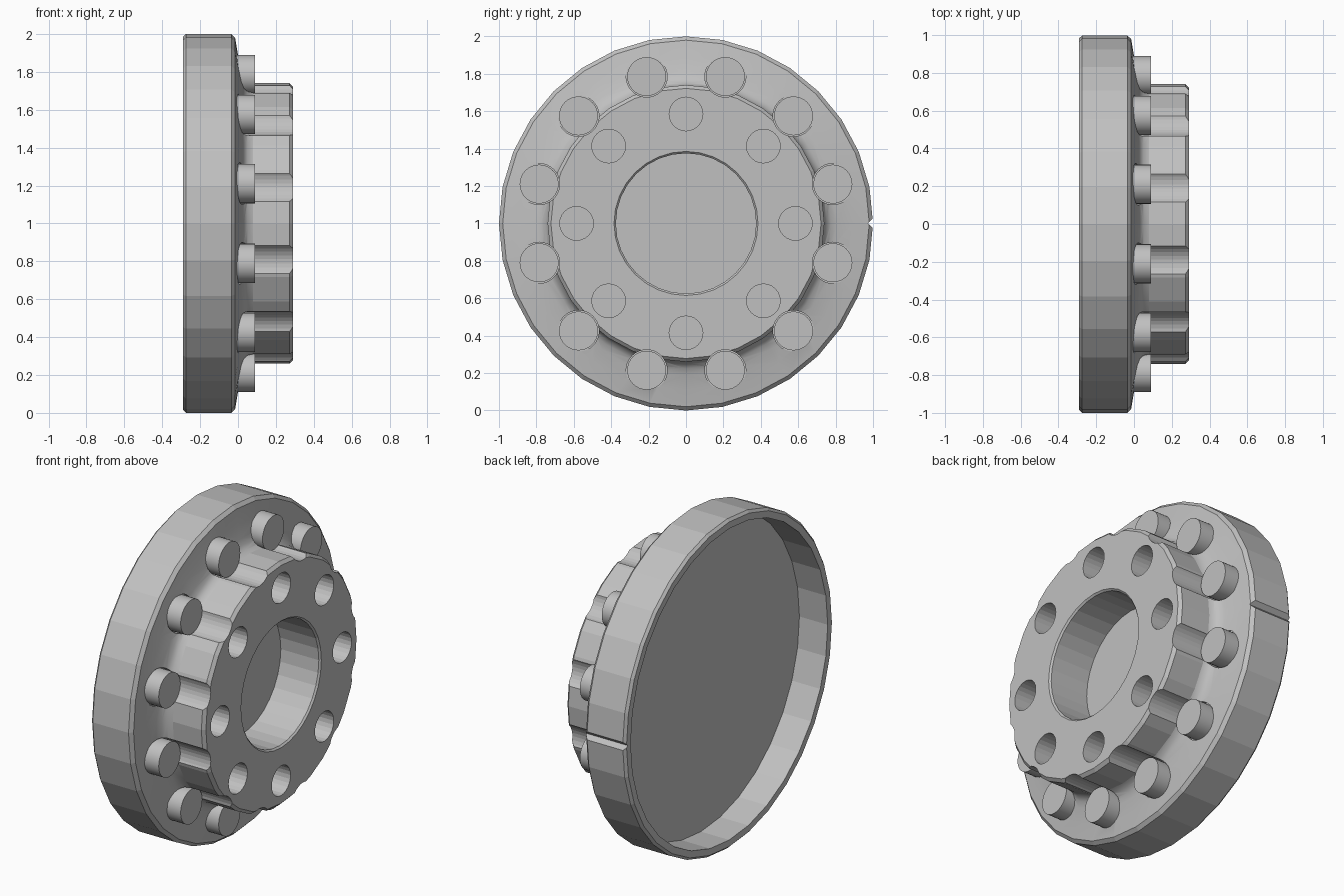
import bpy, bmesh
from math import cos, sin, radians, tau
from mathutils import Matrix, Vector

cube = bpy.data.objects.get("Cube")
if cube:
    bpy.data.objects.remove(cube, do_unlink=True)

steel = bpy.data.materials.new("grey steel")
steel.use_nodes = True
colour = (0.53, 0.53, 0.53, 1)
steel.diffuse_color = colour
steel.node_tree.nodes["Principled BSDF"].inputs["Base Color"].default_value = colour

BOLT_CIRCLE, HOLE_CIRCLE, AXIS_Z = 0.813, 0.585, 1.0


def make_object(name, bm):
    bmesh.ops.recalc_face_normals(bm, faces=bm.faces)
    mesh = bpy.data.meshes.new(name)
    bm.to_mesh(mesh)
    bm.free()
    mesh.materials.append(steel)
    obj = bpy.data.objects.new(name, mesh)
    bpy.context.collection.objects.link(obj)
    return obj


def x_cylinder(bm, radius, x0, x1, ring, angle, segments):
    """Cylinder along x, placed at an angle on a ring about the axle."""
    place = Matrix.Translation(((x0 + x1) / 2, ring * cos(angle), AXIS_Z + ring * sin(angle)))
    bmesh.ops.create_cone(bm, cap_ends=True, segments=segments, radius1=radius, radius2=radius,
                          depth=x1 - x0, matrix=place @ Matrix.Rotation(radians(90), 4, "Y"))


def activate(obj):
    bpy.ops.object.select_all(action="DESELECT")
    obj.select_set(True)
    bpy.context.view_layer.objects.active = obj


bolt_angles = [radians(15 + 30 * i) for i in range(12)]
hole_angles = [radians(45 * i) for i in range(8)]

# Turned body: hollow back, chamfered rim, filleted face, hub and blind bore (x, radius)
profile = [(-0.10, 0), (-0.10, 0.945), (-0.29, 0.945), (-0.29, 0.985), (-0.275, 1.0),
           (-0.035, 1.0), (-0.015, 0.98), (0.0, 0.89), (0.018, 0.81), (0.03, 0.775),
           (0.05, 0.75), (0.08, 0.74), (0.272, 0.74), (0.29, 0.722), (0.29, 0.385),
           (0.28, 0.375), (0.025, 0.375), (0.025, 0)]
bm = bmesh.new()
verts = [bm.verts.new((x, 0, AXIS_Z + r)) for x, r in profile]
edges = [bm.edges.new(pair) for pair in zip(verts, verts[1:])]
bmesh.ops.spin(bm, geom=verts + edges, cent=(0, 0, AXIS_Z), axis=(1, 0, 0),
               angle=tau, steps=32, use_duplicate=False)
bmesh.ops.remove_doubles(bm, verts=bm.verts, dist=0.0005)
body = make_object("flange_body", bm)

# Cutter: bolt pockets, hub holes and the timing notch in the rim
bm = bmesh.new()
for a in bolt_angles:
    x_cylinder(bm, 0.11, 0.0, 0.4, BOLT_CIRCLE, a, 32)
for a in hole_angles:
    x_cylinder(bm, 0.09, 0.025, 0.4, HOLE_CIRCLE, a, 24)
x_cylinder(bm, 0.027, -0.4, 0.1, 1.0, 0, 4)
cutter = make_object("cutter", bm)
cutter.hide_render = True

cut = body.modifiers.new("cut", "BOOLEAN")
cut.operation, cut.solver, cut.object = "DIFFERENCE", "EXACT", cutter
activate(body)
bpy.ops.object.modifier_apply(modifier=cut.name)
bpy.data.objects.remove(cutter, do_unlink=True)

# Smooth only the sloped face and fillet; rim and hub stay faceted
for poly in body.data.polygons:
    radial = Vector((0, poly.center.y, poly.center.z - AXIS_Z))
    outward = poly.normal.dot(radial.normalized())
    poly.use_smooth = 0.74 < radial.length < 0.95 and poly.normal.x > 0.1 and outward > 0.1

# Ring of bolt heads
bm = bmesh.new()
for a in bolt_angles:
    x_cylinder(bm, 0.104, -0.03, 0.09, BOLT_CIRCLE, a, 32)
bolts = make_object("bolt_heads", bm)
activate(bolts)
bpy.ops.object.shade_smooth_by_angle(angle=radians(30))
